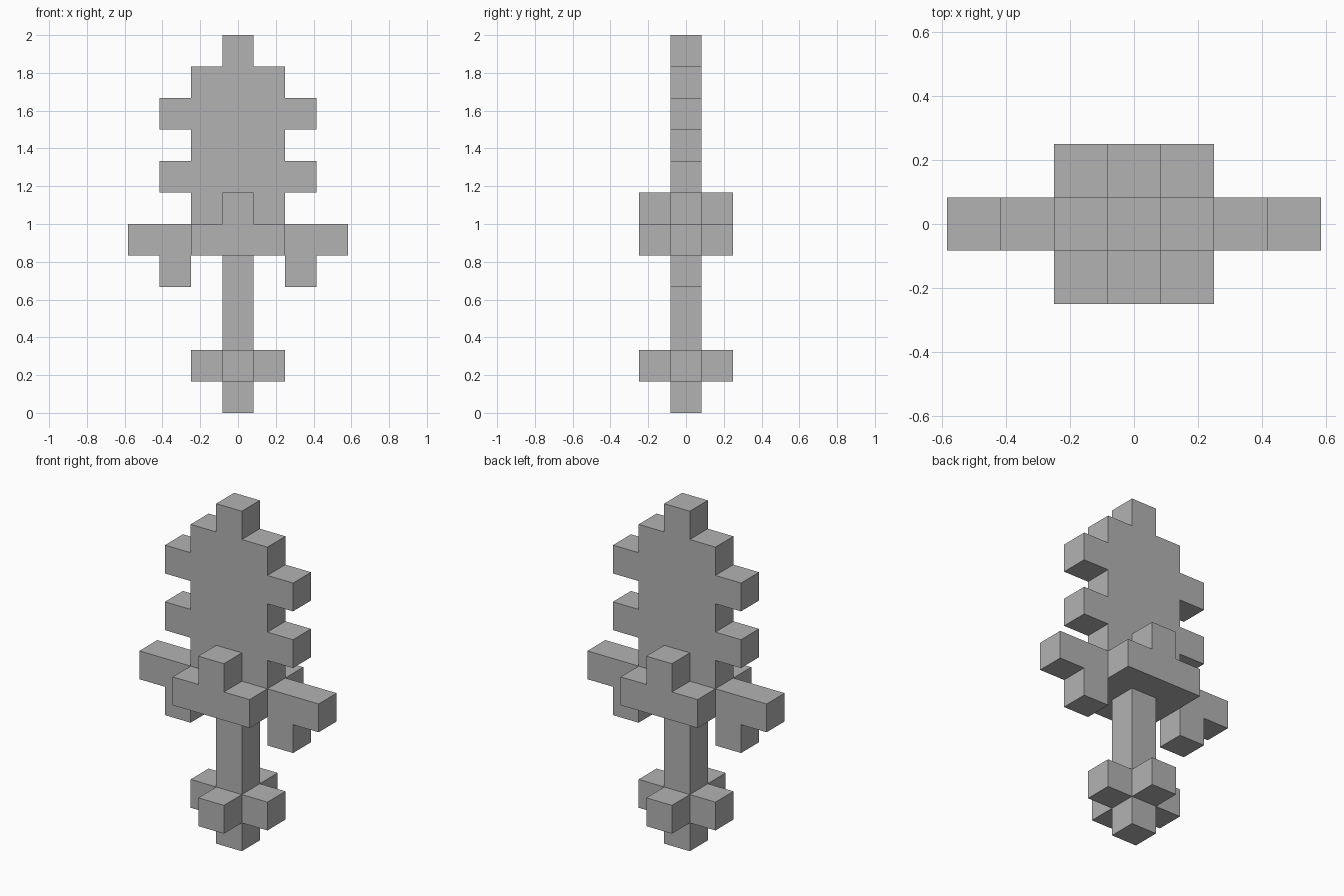
import bpy
import bmesh

cube = bpy.data.objects.get("Cube")
if cube:
    bpy.data.objects.remove(cube, do_unlink=True)

U = 1 / 6  # size of one block

grey = bpy.data.materials.new("plain grey")
grey.use_nodes = True
grey.diffuse_color = (0.45, 0.45, 0.45, 1)
grey.node_tree.nodes["Principled BSDF"].inputs["Base Color"].default_value = grey.diffuse_color


def slab(name, half, y=0):
    """Mirror a half outline (x, z in blocks) and extrude it one block deep around y."""
    outline = half + [(-x, z) for x, z in reversed(half)]
    bm = bmesh.new()
    face = bm.faces.new([bm.verts.new((x * U, (y - 0.5) * U, z * U)) for x, z in outline])
    ext = bmesh.ops.extrude_face_region(bm, geom=[face])
    verts = [g for g in ext["geom"] if isinstance(g, bmesh.types.BMVert)]
    bmesh.ops.translate(bm, verts=verts, vec=(0, U, 0))
    bmesh.ops.recalc_face_normals(bm, faces=bm.faces)
    mesh = bpy.data.meshes.new(name)
    bm.to_mesh(mesh)
    bm.free()
    mesh.materials.append(grey)
    obj = bpy.data.objects.new(name, mesh)
    bpy.context.collection.objects.link(obj)


# Toothed blade with a stepped tip
teeth = []
for z in (9, 7):
    teeth += [(1.5, z + 1), (2.5, z + 1), (2.5, z), (1.5, z)]
slab("blade", [(0.5, 12), (0.5, 11), (1.5, 11)] + teeth + [(1.5, 6)])

# Crossguard with hanging prongs
slab("crossguard", [(3.5, 6), (3.5, 5), (2.5, 5), (2.5, 4), (1.5, 4), (1.5, 5)])

# Grip widening into the pommel's side arms
slab("grip", [(0.5, 5), (0.5, 2), (1.5, 2), (1.5, 1), (0.5, 1), (0.5, 0)])

# Guard plates and pommel studs, front and back
for side, y in (("front", -1), ("back", 1)):
    slab(side + "_guard_plate", [(0.5, 7), (0.5, 6), (1.5, 6), (1.5, 5)], y)
    slab(side + "_pommel_stud", [(0.5, 2), (0.5, 1)], y)
